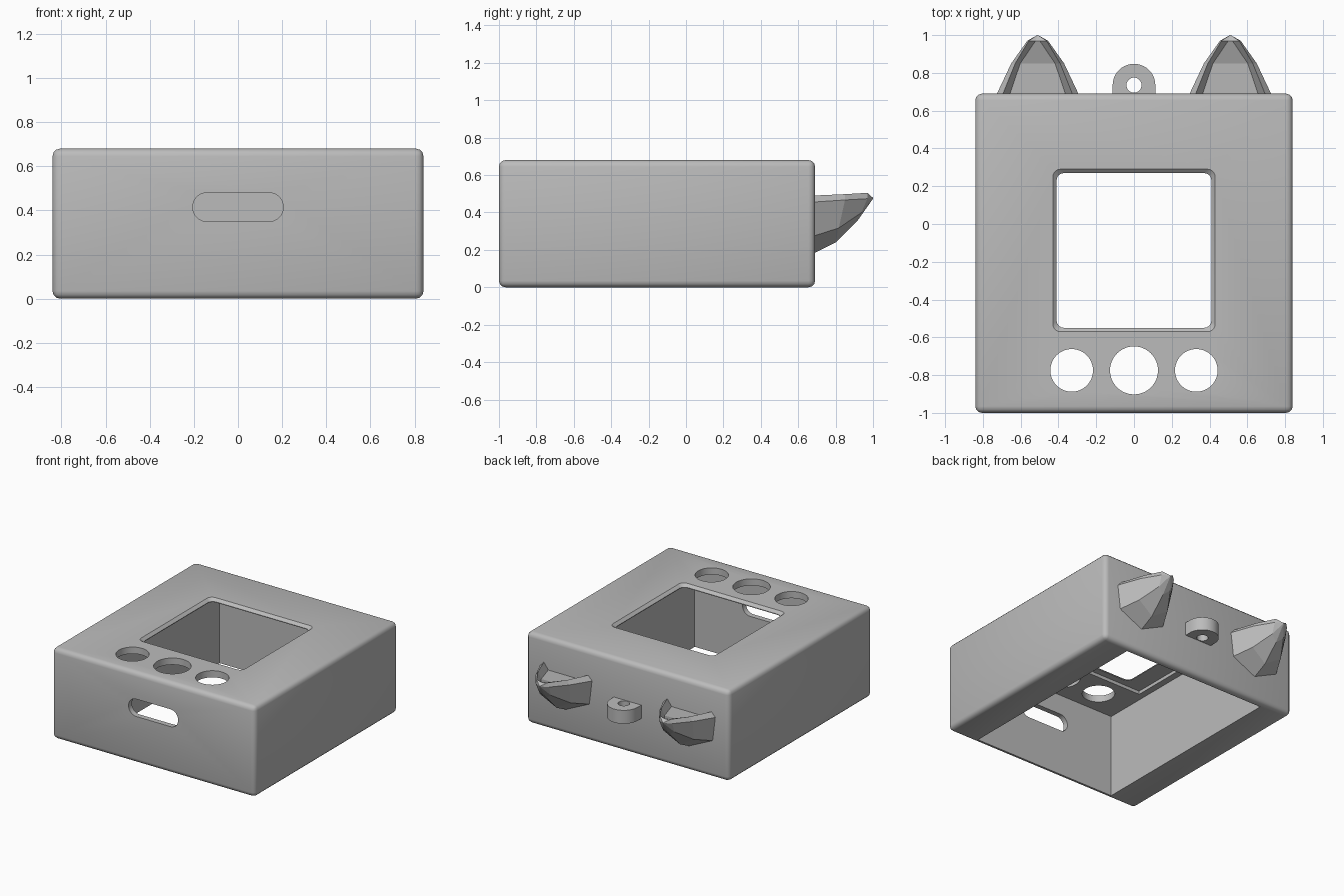
import bpy, bmesh
from math import cos, sin, pi, radians

if "Cube" in bpy.data.objects:
    bpy.data.objects.remove(bpy.data.objects["Cube"], do_unlink=True)

grey = bpy.data.materials.new("light grey plastic")
grey.use_nodes = True
COLOUR = (0.5, 0.5, 0.5, 1)
grey.diffuse_color = COLOUR
grey.node_tree.nodes["Principled BSDF"].inputs["Base Color"].default_value = COLOUR


def finish(name, bm):
    bmesh.ops.recalc_face_normals(bm, faces=bm.faces)
    mesh = bpy.data.meshes.new(name)
    bm.to_mesh(mesh)
    bm.free()
    mesh.materials.append(grey)
    ob = bpy.data.objects.new(name, mesh)
    bpy.context.collection.objects.link(ob)
    return ob


def loft(name, rings):
    """Skin matching closed rings of points and cap both ends."""
    bm = bmesh.new()
    rows = [[bm.verts.new(p) for p in ring] for ring in rings]
    n = len(rows[0])
    for a, b in zip(rows, rows[1:]):
        for i in range(n):
            j = (i + 1) % n
            bm.faces.new((a[i], a[j], b[j], b[i]))
    bm.faces.new(rows[0])
    bm.faces.new(rows[-1])
    bmesh.ops.remove_doubles(bm, verts=bm.verts, dist=0.0001)
    return finish(name, bm)


def box(name, x, y, z, bevel=0):
    bm = bmesh.new()
    bmesh.ops.create_cube(bm, size=1)
    for v in bm.verts:
        v.co = [r[0] if c < 0 else r[1] for c, r in zip(v.co, (x, y, z))]
    if bevel:
        bmesh.ops.bevel(bm, geom=bm.edges[:], offset=bevel, segments=3,
                        profile=0.5, affect='EDGES')
    return finish(name, bm)


def rounded(cx, cy, hx, hy, r, steps):
    """Outline of a rounded rectangle."""
    pts = []
    for q, (sx, sy) in enumerate(((1, 1), (-1, 1), (-1, -1), (1, -1))):
        for i in range(steps + 1):
            a = (q + i / steps) * pi / 2
            pts.append((cx + sx * (hx - r) + r * cos(a), cy + sy * (hy - r) + r * sin(a)))
    return pts


def prism(name, outline, z0, z1):
    return loft(name, [[(x, y, z) for x, y in outline] for z in (z0, z1)])


def activate(ob):
    bpy.ops.object.select_all(action='DESELECT')
    ob.select_set(True)
    bpy.context.view_layer.objects.active = ob


def cut(ob, cutter):
    activate(ob)
    mod = ob.modifiers.new("cut", 'BOOLEAN')
    mod.operation, mod.solver, mod.object = 'DIFFERENCE', 'EXACT', cutter
    bpy.ops.object.modifier_apply(modifier=mod.name)
    bpy.data.objects.remove(cutter, do_unlink=True)


def smooth(ob):
    activate(ob)
    bpy.ops.object.shade_smooth_by_angle(angle=radians(32))


# Hollow case, open underneath, with thick side walls
case = box("case", (-0.84, 0.84), (-1, 0.69), (0, 0.68), 0.035)
cut(case, box("cavity", (-0.6, 0.6), (-0.96, 0.64), (-0.2, 0.63)))
cut(case, box("screen_pocket", (-0.55, 0.55), (-0.6, 0.33), (0.5, 0.655)))

# Screen window with a chamfered rim
window = [(0.41, 0.5), (0.41, 0.66), (0.43, 0.68), (0.43, 0.8)]
cut(case, loft("window", [[(x, y, z) for x, y in rounded(0, -0.14, h, h, 0.04, 4)]
                          for h, z in window]))

# Button holes
for x, r in ((-0.33, 0.113), (0, 0.127), (0.33, 0.113)):
    cut(case, prism("button_hole", rounded(x, -0.775, r, r, r, 12), 0.5, 0.8))

# Rounded slot in the front wall
slot = rounded(0, 0.415, 0.205, 0.065, 0.064, 8)
cut(case, loft("slot", [[(x, y, z) for x, z in slot] for y in (-1.1, -0.9)]))
smooth(case)

# Hanging loop on the back
R, CY = 0.113, 0.735
arc = [(R * cos(i * pi / 20), CY + R * sin(i * pi / 20)) for i in range(21)]
loop = prism("hanging_loop", arc + [(-R, 0.67), (R, 0.67)], 0.285, 0.385)
cut(loop, prism("loop_hole", rounded(0, CY, 0.04, 0.04, 0.04, 8), 0.2, 0.5))
smooth(loop)


def ear_ring(cx, top_y, low_y, h, rim, ridge, floor, inner, low):
    """Cross-section of an ear: scooped top, five-sided underside."""
    side = rim + (low - rim) * 0.66
    half = [(inner * h, floor), (0.85 * h, ridge), (h, rim), (0.9 * h, side)]
    pts = half + [(0, low)] + [(-x, z) for x, z in reversed(half)]
    ring = []
    for x, z in pts:
        t = max(0, (rim - z) / max(rim - low, 0.001)) if z <= side else 0
        ring.append((cx + x, top_y + (low_y - top_y) * t, z))
    return ring


# Pointed ears on the back
for name, cx in (("left_ear", 0.51), ("right_ear", -0.51)):
    loft(name, [
        ear_ring(cx, 0.67, 0.67, 0.225, 0.455, 0.49, 0.44, 0.68, 0.175),
        ear_ring(cx, 0.85, 0.80, 0.14, 0.467, 0.498, 0.45, 0.66, 0.24),
        ear_ring(cx, 0.97, 0.92, 0.055, 0.474, 0.505, 0.495, 0.2, 0.36),
        [(cx, 1.0, 0.476)] * 9,
    ][:3] + [[(cx + dx * 0.002, 1.0, 0.476 + dz * 0.002) for dx, dz in
              [(cos(0.9 - i * pi / 4.5), sin(0.9 - i * pi / 4.5)) for i in range(9)]]])
